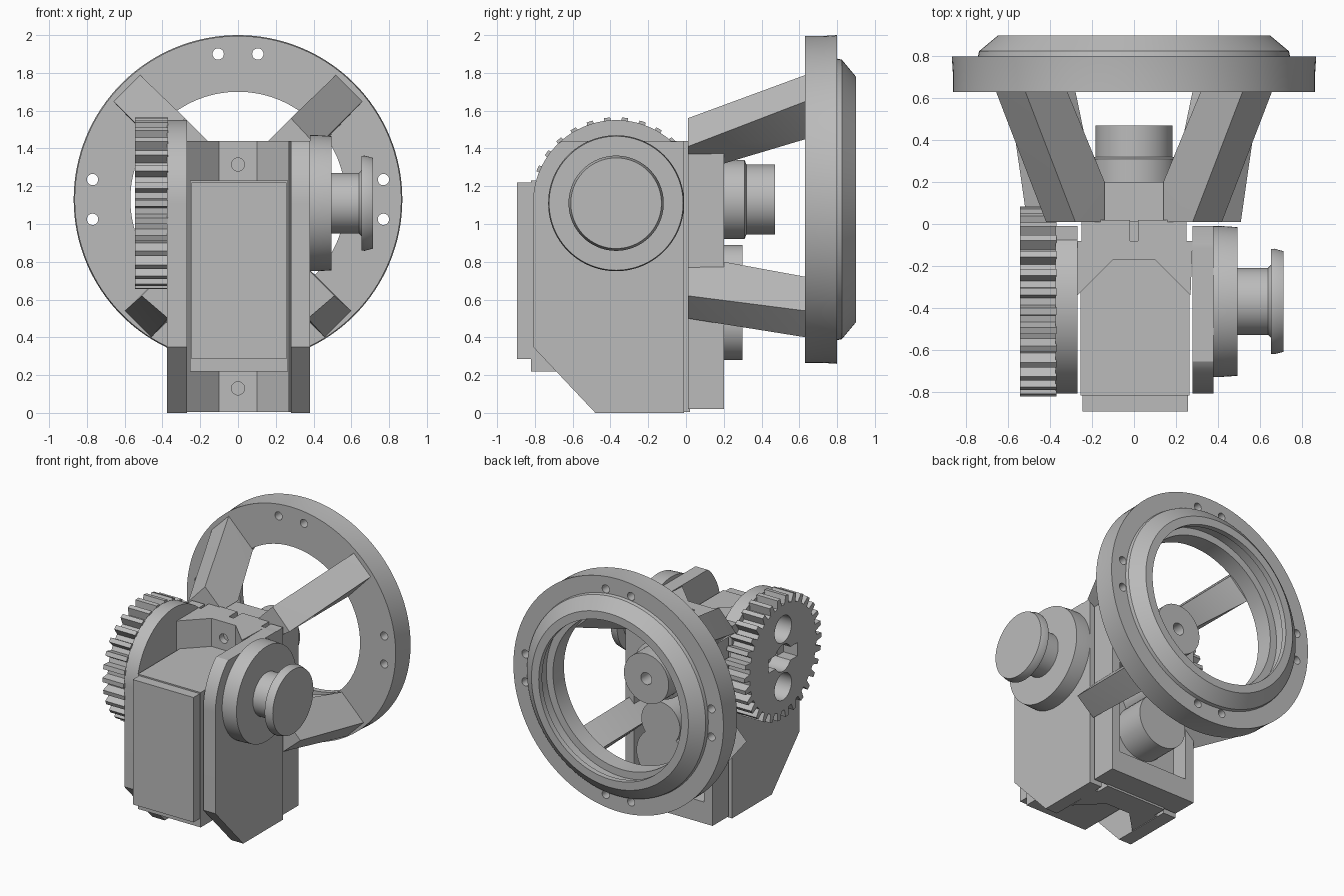
import bpy, bmesh, math
from mathutils import Vector

if "Cube" in bpy.data.objects:
    bpy.data.objects.remove(bpy.data.objects["Cube"], do_unlink=True)

grey = bpy.data.materials.new("machined_grey")
grey.use_nodes = True
GREY = (0.5, 0.5, 0.5, 1)
grey.diffuse_color = GREY
grey.node_tree.nodes["Principled BSDF"].inputs["Base Color"].default_value = GREY


def finish(name, bm, smooth=True):
    bmesh.ops.recalc_face_normals(bm, faces=bm.faces)
    mesh = bpy.data.meshes.new(name)
    bm.to_mesh(mesh)
    bm.free()
    mesh.materials.append(grey)
    ob = bpy.data.objects.new(name, mesh)
    bpy.context.collection.objects.link(ob)
    if smooth:
        shade(ob)
    return ob


def activate(ob):
    bpy.ops.object.select_all(action="DESELECT")
    ob.select_set(True)
    bpy.context.view_layer.objects.active = ob


def shade(ob):
    activate(ob)
    bpy.ops.object.shade_smooth_by_angle(angle=math.radians(30))


def place(axis, u, v, t):
    """Put a 2D point (u, v) at depth t along the axis."""
    return {"x": (t, u, v), "y": (u, t, v), "z": (u, v, t)}[axis]


def prism(name, pts, axis, lo, hi):
    bm = bmesh.new()
    face = bm.faces.new([bm.verts.new(place(axis, u, v, lo)) for u, v in pts])
    new = bmesh.ops.extrude_face_region(bm, geom=[face])["geom"]
    move = Vector(place(axis, 0, 0, hi - lo))
    bmesh.ops.translate(bm, verts=[g for g in new if isinstance(g, bmesh.types.BMVert)], vec=move)
    return finish(name, bm)


def box(name, x, y, z):
    return prism(name, [(x[0], y[0]), (x[1], y[0]), (x[1], y[1]), (x[0], y[1])], "z", *z)


def lathe(name, profile, axis, centre, closed=False, n=72):
    """Turn (radius, depth) points about an axis; open profiles get end caps."""
    bm = bmesh.new()
    rings = []
    for r, t in profile:
        rings.append([bm.verts.new(place(axis, centre[0] + r * math.cos(a), centre[1] + r * math.sin(a), t))
                      for a in (math.tau * i / n for i in range(n))])
    pairs = list(zip(rings, rings[1:]))
    if closed:
        pairs.append((rings[-1], rings[0]))
    else:
        bm.faces.new(rings[0])
        bm.faces.new(rings[-1])
    for a, b in pairs:
        for i in range(n):
            j = (i + 1) % n
            bm.faces.new((a[i], a[j], b[j], b[i]))
    return finish(name, bm)


def rod(name, r, axis, centre, lo, hi, n=48):
    return lathe(name, [(r, lo), (r, hi)], axis, centre, n=n)


def cut(ob, cutters):
    for c in cutters:
        mod = ob.modifiers.new("cut", "BOOLEAN")
        mod.object, mod.operation, mod.solver = c, "DIFFERENCE", "EXACT"
        activate(ob)
        bpy.ops.object.modifier_apply(modifier=mod.name)
        bpy.data.objects.remove(c, do_unlink=True)
    shade(ob)


def hull(name, pts):
    bm = bmesh.new()
    for p in pts:
        bm.verts.new(p)
    out = bmesh.ops.convex_hull(bm, input=bm.verts)
    bmesh.ops.delete(bm, geom=out["geom_interior"], context="VERTS")
    return finish(name, bm)


# Mounting ring with bolt holes
RING = (0, 1.13)
ring = lathe("mounting_ring", [
    (0.57, 0.63), (0.865, 0.63), (0.865, 0.72), (0.87, 0.80), (0.745, 0.80), (0.74, 0.825),
    (0.65, 0.90), (0.59, 0.90), (0.59, 0.86), (0.625, 0.86), (0.625, 0.76), (0.57, 0.76)],
    "y", RING, closed=True, n=128)
holes = []
for a, b in ((0.105, 0.77), (0.77, 0.105)):
    for sx in (-1, 1):
        for sz in (-1, 1):
            holes.append(rod("bolt_cutter", 0.03, "y", (sx * a, RING[1] + sz * b), 0.5, 1, 20))
cut(ring, holes)

# Four slanted arms from the body to the ring
for side, s in (("left", 1), ("right", -1)):
    hull(f"upper_arm_{side}", [(s * x, y, z) for x, y, z in (
        (0.28, 0.01, 1.56), (0.42, 0.01, 1.41), (0.28, 0.01, 1.32), (0.14, 0.01, 1.42),
        (0.28, 0.20, 1.32), (0.14, 0.20, 1.42),
        (0.52, 0.635, 1.79), (0.66, 0.635, 1.65), (0.47, 0.635, 1.45), (0.32, 0.635, 1.59))])
    hull(f"lower_arm_{side}", [(s * x, y, z) for x, y, z in (
        (0.37, 0.01, 0.50), (0.51, 0.01, 0.62), (0.33, 0.01, 0.80), (0.19, 0.01, 0.66),
        (0.33, 0.20, 0.80), (0.19, 0.20, 0.66),
        (0.46, 0.635, 0.40), (0.60, 0.635, 0.54), (0.42, 0.635, 0.72), (0.28, 0.635, 0.58))])

# Rear housing with a pocket, and its hubs
rear = box("rear_housing", (-0.36, 0.36), (0.01, 0.20), (0.02, 1.41))
cut(rear, [box("pocket_cutter", (-0.29, 0.29), (0.07, 0.3), (0.18, 0.93))])
hub = lathe("rear_hub", [(0.21, 0.15), (0.21, 0.31), (0.185, 0.32), (0.185, 0.47)], "y", RING)
cut(hub, [rod("hub_cutter", 0.045, "y", RING, 0.35, 0.6, 24)])
rod("lower_rear_boss", 0.2, "y", (0, 0.48), 0.05, 0.24)
rod("upper_rear_lobe", 0.16, "y", (0, 0.73), 0.05, 0.24)
rod("lower_rear_pin", 0.1, "y", (0, 0.48), 0.2, 0.30)
for z, r in ((0.48, 0.2), (0.73, 0.16)):
    rod("rear_lobe_face", r, "y", (0, z), 0.2, 0.30)

# Spine with a flared front, screw holes and a top slot
spine = prism("spine", [(-0.27, -0.34), (-0.1, -0.17), (0.1, -0.17), (0.27, -0.34), (0.28, -0.08),
                        (0.25, -0.08), (0.25, 0.02), (-0.25, 0.02), (-0.25, -0.08), (-0.28, -0.08)],
              "z", 0.005, 1.44)
cut(spine, [rod("screw_cutter", 0.035, "y", (0, z), -0.3, -0.12, 24) for z in (1.315, 0.13)]
    + [box("slot_cutter", (-0.02, 0.02), (-0.08, 0.1), (1.36, 1.5))])

# Front casing and cover
prism("front_casing", [(-0.255, -0.82), (0.265, -0.82), (0.265, -0.335), (0.1, -0.17), (-0.1, -0.17),
                       (-0.255, -0.325)], "z", 0.22, 1.23)
box("front_cover", (-0.245, 0.258), (-0.895, -0.81), (0.285, 1.22))

# Side plates: rounded top about the shaft axis, sloped toe
AXIS = (-0.37, 1.11)


def side_plate(name, top, lo, hi):
    pts = [(-0.48, 0), (-0.01, 0), (-0.01, min(top, 1.44))]
    for i in range(41):
        a = math.radians(48 + i * 132 / 40)
        pts.append((AXIS[0] + 0.44 * math.cos(a), min(top, AXIS[1] + 0.44 * math.sin(a))))
    pts.append((-0.81, 0.35))
    return prism(name, pts, "x", lo, hi)


left_plate = side_plate("side_plate_left", 1.44, 0.28, 0.38)
right_plate = side_plate("side_plate_right", 1.56, -0.375, -0.27)
cut(right_plate, [rod("pin_cutter", 0.045, "x", (-0.25, 1.36), -0.33, -0.2, 24)])

# Spool on the left
lathe("spool", [(0.36, 0.38), (0.36, 0.42), (0.355, 0.495), (0.16, 0.495), (0.16, 0.64), (0.175, 0.655),
                (0.25, 0.655), (0.252, 0.67), (0.24, 0.715)], "x", AXIS, n=96)

# Gear on the right with three round openings and side slots
TEETH = 30
outline = []
for i in range(TEETH):
    for f, r in ((-0.3, 0.395), (-0.17, 0.455), (0.17, 0.455), (0.3, 0.395)):
        a = math.tau * (i + f) / TEETH
        outline.append((AXIS[0] + r * math.cos(a), AXIS[1] + r * math.sin(a)))
gear = prism("gear", outline, "x", -0.545, -0.37)
openings = [rod("gear_cutter", 0.1, "x", (AXIS[0], AXIS[1] + dz), -0.6, -0.40) for dz in (-0.215, 0, 0.215)]
openings.append(prism("gear_slot_cutter", [(-0.54, 1.06), (-0.20, 1.06), (-0.20, 1.16), (-0.54, 1.16)],
                      "x", -0.6, -0.43))
cut(gear, openings)
